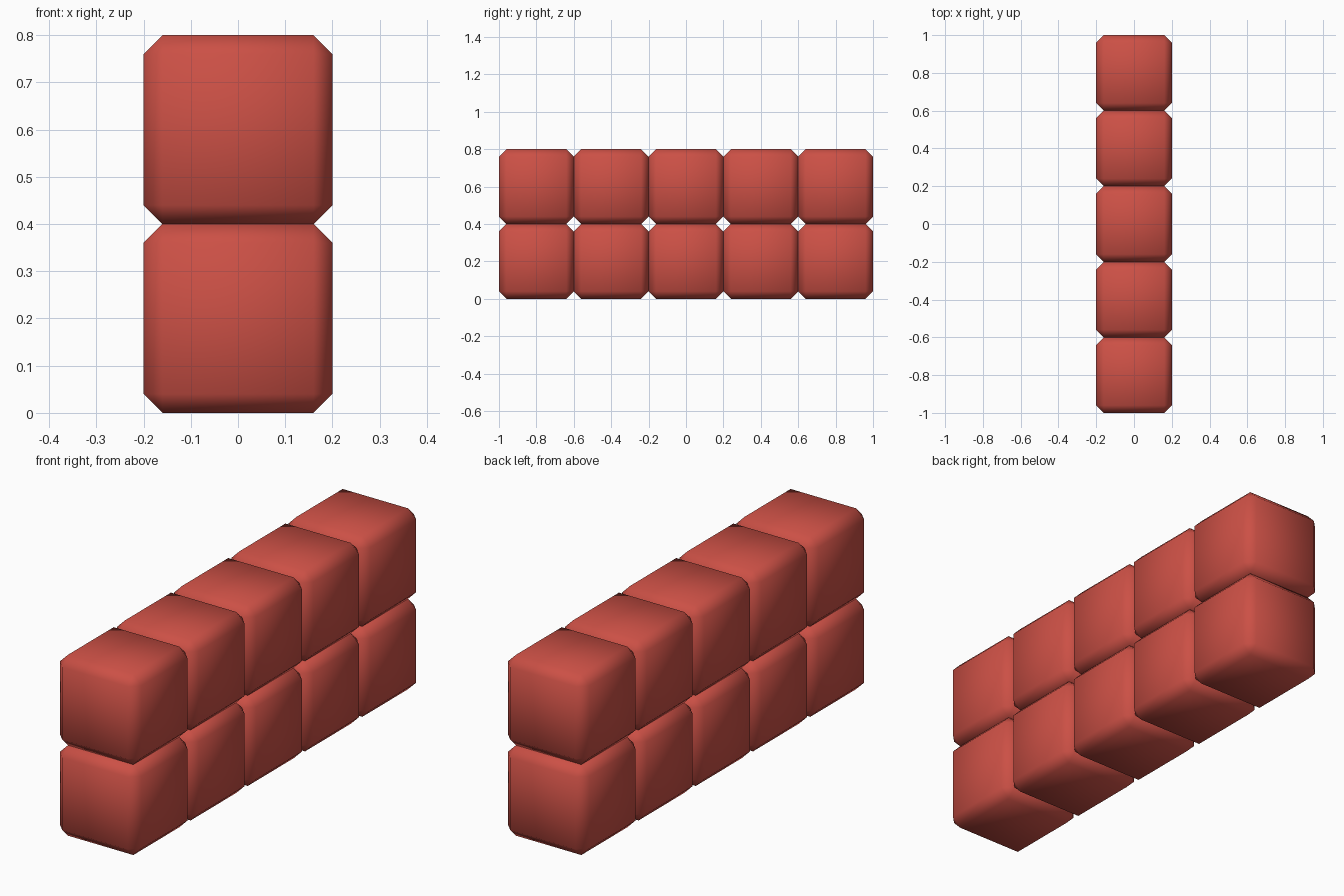
import bpy, bmesh

if "Cube" in bpy.data.objects:
    bpy.data.objects.remove(bpy.data.objects["Cube"])

SIZE = 0.4
CHAMFER = 0.04

red = bpy.data.materials.new("red")
red.diffuse_color = (0.6, 0.08, 0.06, 1)
red.use_nodes = True
red.node_tree.nodes["Principled BSDF"].inputs["Base Color"].default_value = red.diffuse_color

# One chamfered, smooth-shaded block, shared by the whole wall
mesh = bpy.data.meshes.new("block")
bm = bmesh.new()
bmesh.ops.create_cube(bm, size=SIZE)
bmesh.ops.bevel(bm, geom=bm.edges[:], offset=CHAMFER, offset_type='OFFSET',
                segments=1, affect='EDGES')
for face in bm.faces:
    face.smooth = True
bm.to_mesh(mesh)
bm.free()
mesh.materials.append(red)

# Two rows of five blocks
for row in range(2):
    for col in range(5):
        block = bpy.data.objects.new(f"block_{row + 1}_{col + 1}", mesh)
        block.location = (0, (col - 2) * SIZE, (row + 0.5) * SIZE)
        bpy.context.collection.objects.link(block)
